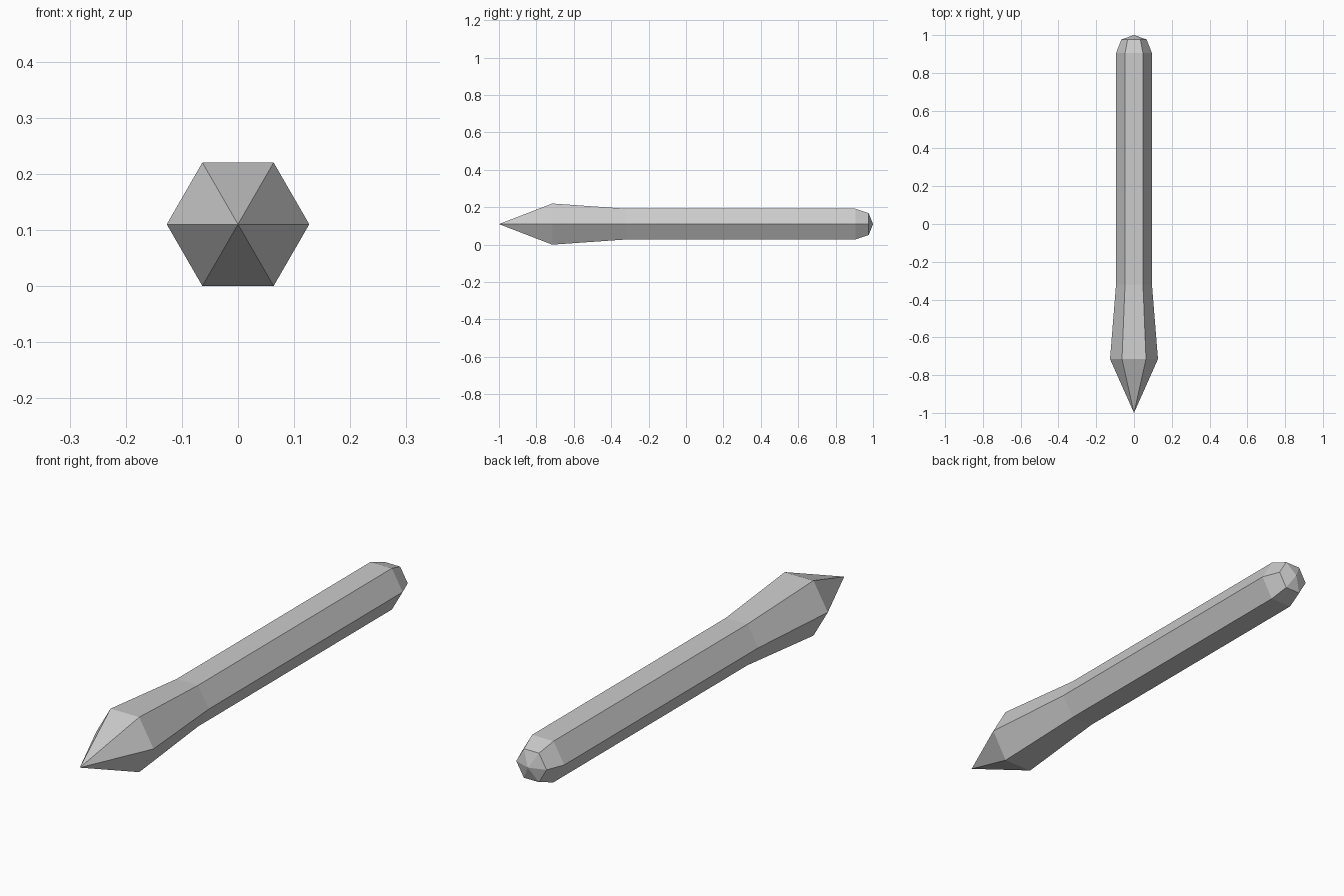
import bpy, bmesh
from math import cos, sin, pi

cube = bpy.data.objects.get("Cube")
if cube:
    bpy.data.objects.remove(cube, do_unlink=True)

SIDES = 6
AXIS_Z = 0.11

grey = bpy.data.materials.new("plain_grey")
grey.use_nodes = True
colour = (0.6, 0.6, 0.6, 1)
grey.diffuse_color = colour
grey.node_tree.nodes["Principled BSDF"].inputs["Base Color"].default_value = colour


def lathe(name, tip_front, rings, tip_back):
    """Closed hexagonal body along y from (y, radius) rings and two tips."""
    bm = bmesh.new()
    loops = [[bm.verts.new((r * cos(2 * pi * i / SIDES), y,
                            AXIS_Z + r * sin(2 * pi * i / SIDES)))
              for i in range(SIDES)] for y, r in rings]
    front = bm.verts.new((0, tip_front, AXIS_Z))
    back = bm.verts.new((0, tip_back, AXIS_Z))
    for i in range(SIDES):
        j = (i + 1) % SIDES
        bm.faces.new((front, loops[0][i], loops[0][j]))
        for a, b in zip(loops, loops[1:]):
            bm.faces.new((a[i], b[i], b[j], a[j]))
        bm.faces.new((back, loops[-1][j], loops[-1][i]))
    bmesh.ops.recalc_face_normals(bm, faces=bm.faces)
    mesh = bpy.data.meshes.new(name)
    bm.to_mesh(mesh)
    bm.free()
    mesh.materials.append(grey)
    obj = bpy.data.objects.new(name, mesh)
    bpy.context.collection.objects.link(obj)
    return obj


# Pointed head, flared neck, straight shaft and rounded butt in one body
lathe("pointed_hexagonal_rod", -1.0,
      [(-0.715, 0.127), (-0.32, 0.095), (0.905, 0.095), (0.977, 0.067)], 1.0)
